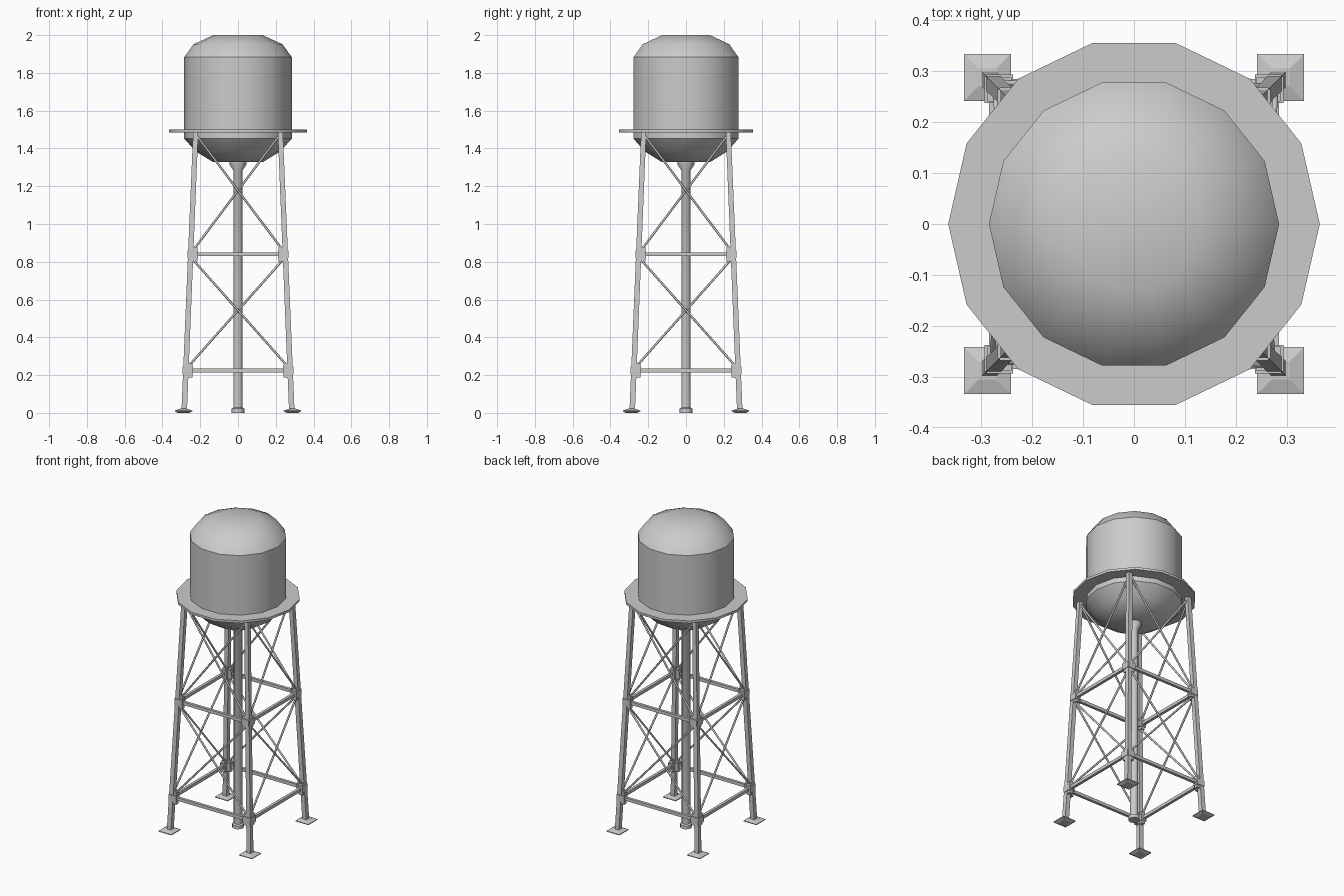
import bpy, bmesh, math
from mathutils import Vector, Matrix

if "Cube" in bpy.data.objects:
    bpy.data.objects.remove(bpy.data.objects["Cube"])


def finish(name, bm, smooth=None):
    bmesh.ops.recalc_face_normals(bm, faces=bm.faces)
    me = bpy.data.meshes.new(name)
    bm.to_mesh(me)
    bm.free()
    ob = bpy.data.objects.new(name, me)
    bpy.context.collection.objects.link(ob)
    if smooth:
        bpy.ops.object.select_all(action='DESELECT')
        ob.select_set(True)
        bpy.context.view_layer.objects.active = ob
        bpy.ops.object.shade_smooth_by_angle(angle=math.radians(smooth))
    return ob


def lathe(name, profile, n, smooth=35, closed=False):
    """Spin an (r, z) profile round z; cap the ends unless it is a closed loop."""
    bm = bmesh.new()
    rings = [[bm.verts.new((r * math.cos(2 * math.pi * i / n), r * math.sin(2 * math.pi * i / n), z))
              for i in range(n)] for r, z in profile]
    pairs = list(zip(rings, rings[1:]))
    if closed:
        pairs.append((rings[-1], rings[0]))
    else:
        bm.faces.new(rings[0])
        bm.faces.new(rings[-1])
    for a, b in pairs:
        for i in range(n):
            j = (i + 1) % n
            bm.faces.new((a[i], a[j], b[j], b[i]))
    return finish(name, bm, smooth)


def frustum(name, levels):
    """Stack of axis-aligned squares: (cx, cy, z, half size)."""
    bm = bmesh.new()
    rings = [[bm.verts.new((x + sx * h, y + sy * h, z))
              for sx, sy in ((-1, -1), (1, -1), (1, 1), (-1, 1))] for x, y, z, h in levels]
    bm.faces.new(rings[0])
    bm.faces.new(rings[-1])
    for a, b in zip(rings, rings[1:]):
        for i in range(4):
            j = (i + 1) % 4
            bm.faces.new((a[i], a[j], b[j], b[i]))
    return finish(name, bm)


def box(name, c, size, rot):
    bm = bmesh.new()
    bmesh.ops.create_cube(bm, size=1, matrix=rot @ Matrix.Translation(c) @ Matrix.Diagonal((*size, 1)))
    return finish(name, bm)


def rod(name, a, b, r, rot):
    a, b = rot @ Vector(a), rot @ Vector(b)
    d = b - a
    m = Matrix.Translation((a + b) / 2) @ d.to_track_quat('Z', 'Y').to_matrix().to_4x4()
    bm = bmesh.new()
    bmesh.ops.create_cone(bm, cap_ends=True, segments=6, radius1=r, radius2=r, depth=d.length, matrix=m)
    return finish(name, bm, 65)


def leg_at(z):
    return 0.285 - 0.061 * z / 1.485


# tank with domed top and bowl bottom
lathe("tank", [(0.13, 1.327), (0.225, 1.385), (0.285, 1.452), (0.285, 1.883), (0.235, 1.952), (0.13, 2.0)], 14)

# walkway ring round the tank
lathe("walkway", [(0.27, 1.484), (0.365, 1.484), (0.365, 1.499), (0.27, 1.499)], 14, closed=True)

# central riser pipe with base flange and funnel
lathe("riser_pipe", [(0.034, 0), (0.034, 0.022), (0.025, 0.028), (0.025, 1.285), (0.045, 1.315), (0.045, 1.335)], 12)

# legs and foot plates
for sx in (-1, 1):
    for sy in (-1, 1):
        x0, x1 = leg_at(0), leg_at(1.485)
        frustum("leg", [(sx * x0, sy * x0, 0.005, 0.0145), (sx * x1, sy * x1, 1.485, 0.0135)])
        c = 0.288
        frustum("foot_plate", [(sx * c, sy * c, 0, 0.03), (sx * c, sy * c, 0.008, 0.046),
                               (sx * c, sy * c, 0.013, 0.046), (sx * c, sy * c, 0.022, 0.018)])

# bracing, repeated on the four sides
for k in range(4):
    R = Matrix.Rotation(k * math.pi / 2, 4, 'Z')
    for z in (0.225, 0.84):
        p = leg_at(z)
        box("horizontal_beam", (0, -p, z), (2 * p, 0.018, 0.02), R)
        for s in (-1, 1):
            box("gusset_plate", (s * (p - 0.012), -p, z), (0.052, 0.036, 0.04), R)
            box("gusset_tab", (s * (p - 0.02), -p, z), (0.03, 0.024, 0.075), R)
    for z0, z1 in ((0.25, 0.82), (0.865, 1.47)):
        a, b = leg_at(z0), leg_at(z1)
        for s in (-1, 1):
            rod("cross_brace", (-s * (a - 0.015), -a + s * 0.003, z0),
                (s * (b - 0.005), -b + s * 0.003, z1), 0.006, R)
